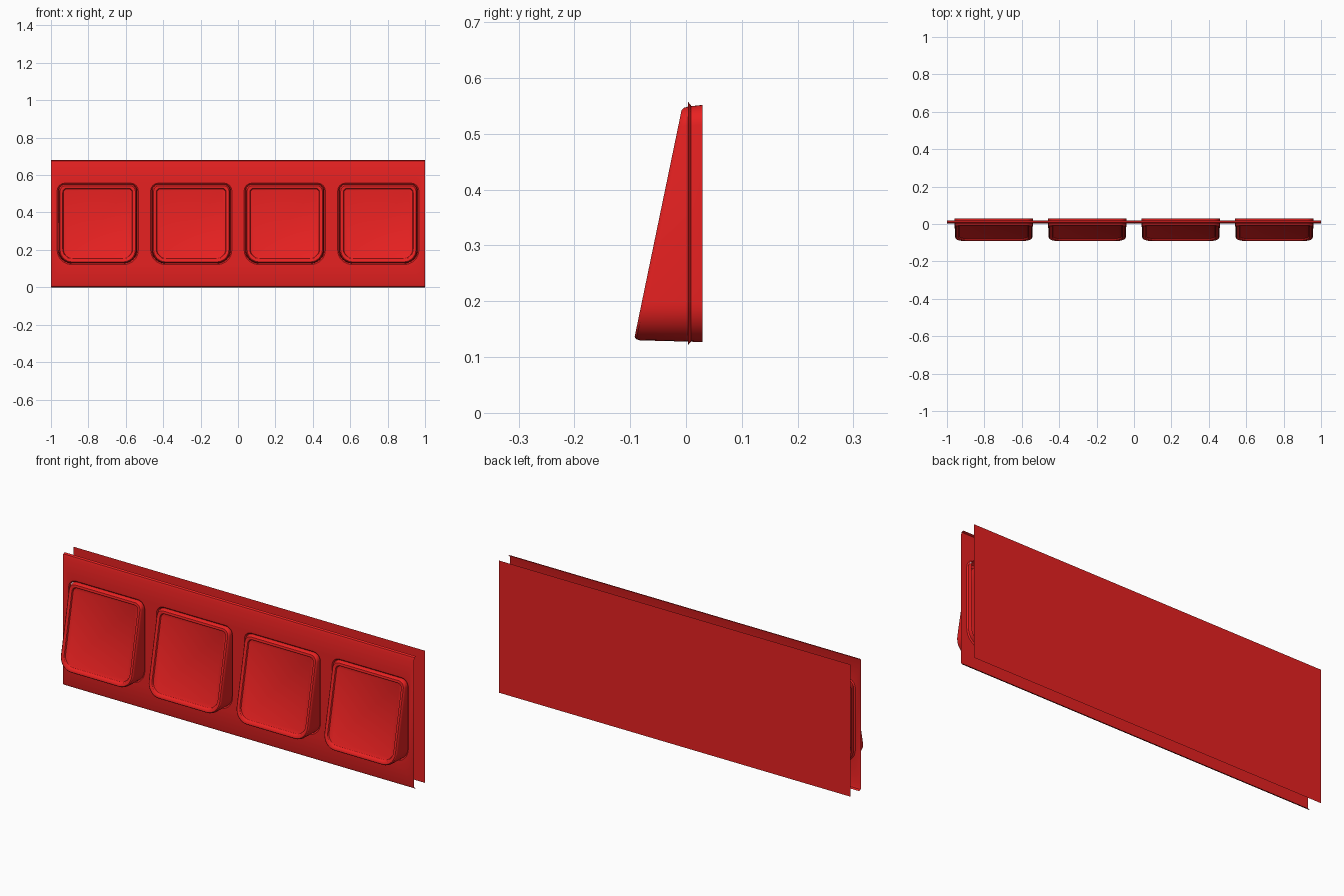
import bpy, bmesh, math
from mathutils import Vector

if "Cube" in bpy.data.objects:
    bpy.data.objects.remove(bpy.data.objects["Cube"])

HEIGHT = 0.68
CENTRES = (-0.75, -0.25, 0.25, 0.75)

red = bpy.data.materials.new("red_paint")
red.diffuse_color = (0.8, 0.015, 0.015, 1)
red.use_nodes = True
red.node_tree.nodes["Principled BSDF"].inputs["Base Color"].default_value = red.diffuse_color


def finish(bm, name):
    mesh = bpy.data.meshes.new(name)
    bm.to_mesh(mesh)
    bm.free()
    obj = bpy.data.objects.new(name, mesh)
    bpy.context.collection.objects.link(obj)
    mesh.materials.append(red)
    bpy.ops.object.select_all(action='DESELECT')
    obj.select_set(True)
    bpy.context.view_layer.objects.active = obj
    bpy.ops.object.shade_smooth_by_angle(angle=math.radians(30))
    return obj


def rounded_outline(cx, half, z0, z1, r_top, r_bot, inset=0.0, steps=8):
    """Counter-clockwise rounded rectangle as (x, z) pairs."""
    half, z0, z1 = half - inset, z0 + inset, z1 - inset
    rt, rb = r_top - inset * 0.6, r_bot - inset * 0.7
    corners = ((1, z1 - rt, rt, 0), (-1, z1 - rt, rt, 90),
               (-1, z0 + rb, rb, 180), (1, z0 + rb, rb, 270))
    pts = []
    for side, cz, r, start in corners:
        for i in range(steps + 1):
            a = math.radians(start + 90 * i / steps)
            pts.append((cx + side * (half - r) + r * math.cos(a), cz + r * math.sin(a)))
    return pts


def ring(bm, pts, depth):
    return [bm.verts.new((x, depth(z), z)) for x, z in pts]


def bridge(bm, a, b):
    n = len(a)
    for i in range(n):
        j = (i + 1) % n
        bm.faces.new((a[i], a[j], b[j], b[i]))


# Front panel: thin sheet with four openings and folded top and bottom lips
bm = bmesh.new()
rim_edges, lips = [], []
sheet = [bm.verts.new((x, 0.004, z)) for x, z in
         ((-1, 0.015), (1, 0.015), (1, HEIGHT - 0.015), (-1, HEIGHT - 0.015))]
loops = [sheet]
for cx in CENTRES:
    loops.append(ring(bm, rounded_outline(cx, 0.217, 0.122, 0.557, 0.042, 0.077), lambda z: 0.004))
for loop in loops:
    for i, v in enumerate(loop):
        rim_edges.append(bm.edges.new((v, loop[(i + 1) % len(loop)])))
bmesh.ops.triangle_fill(bm, edges=rim_edges, use_beauty=True, normal=Vector((0, -1, 0)))
for cx, outer in zip(CENTRES, loops[1:]):
    inner = ring(bm, rounded_outline(cx, 0.211, 0.128, 0.551, 0.037, 0.072), lambda z: 0.009)
    bridge(bm, inner, outer)
for i, j, edge_z in ((0, 1, 0.0), (2, 3, HEIGHT)):
    prev = (sheet[i], sheet[j])
    mid_z = 0.004 if edge_z == 0 else HEIGHT - 0.004
    for y, z in ((0.008, mid_z), (0.019, edge_z)):
        new = tuple(bm.verts.new((v.co.x, y, z)) for v in prev)
        bm.faces.new((prev[1], prev[0], new[0], new[1]))
        prev = new
bmesh.ops.recalc_face_normals(bm, faces=bm.faces)
if sum(f.normal.y * f.calc_area() for f in bm.faces) > 0:
    bmesh.ops.reverse_faces(bm, faces=bm.faces)
finish(bm, "front_panel")

# Back panel: single flat sheet
bm = bmesh.new()
bm.faces.new([bm.verts.new((x, 0.0925, z)) for x, z in
              ((1, 0), (-1, 0), (-1, HEIGHT), (1, HEIGHT))])
finish(bm, "back_panel")


# Sloping front plane of the buttons
def slope(z):
    return -0.0925 + 0.207 * (z - 0.134)


# Wedge buttons: skirt, soft raised rim and a shallow recessed face
# (inset from the outline, setback behind the sloping plane)
LEVELS = ((0.003, 0.011), (0.005, 0.004), (0.009, 0.0), (0.018, 0.0),
          (0.023, 0.003), (0.026, 0.010), (0.030, 0.012))
for n, cx in enumerate(CENTRES, 1):
    bm = bmesh.new()
    prev = ring(bm, rounded_outline(cx, 0.21, 0.127, 0.552, 0.036, 0.071), lambda z: 0.03)
    for inset, back in LEVELS:
        cur = ring(bm, rounded_outline(cx, 0.21, 0.127, 0.552, 0.036, 0.071, inset),
                   lambda z: slope(z) + back)
        bridge(bm, prev, cur)
        prev = cur
    face = bm.faces.new(prev)
    bmesh.ops.recalc_face_normals(bm, faces=bm.faces)
    if face.normal.y > 0:
        bmesh.ops.reverse_faces(bm, faces=bm.faces)
    finish(bm, f"button_{n}")
